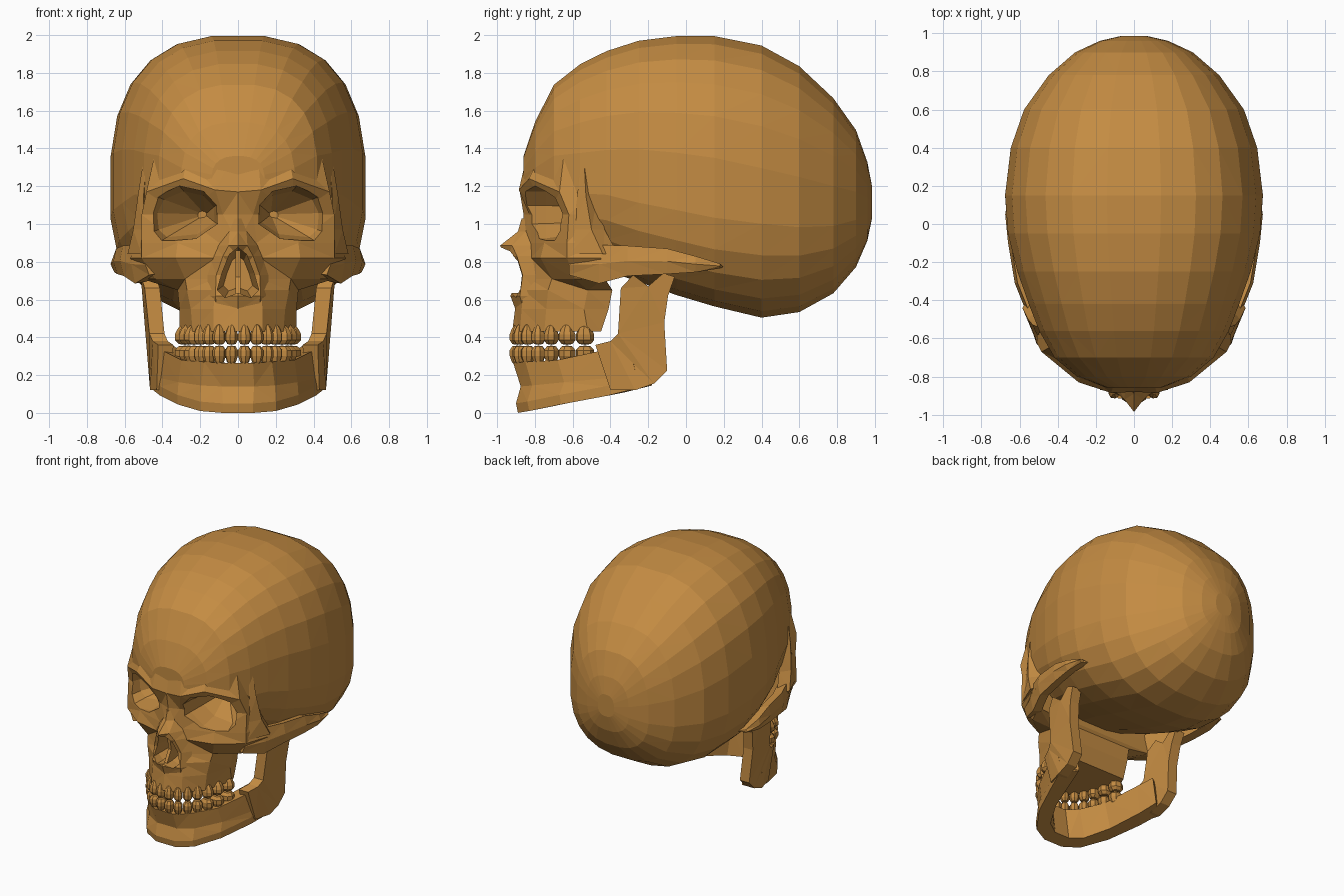
import bpy, bmesh, math
from mathutils import Vector

if "Cube" in bpy.data.objects:
    bpy.data.objects.remove(bpy.data.objects["Cube"])

bone = bpy.data.materials.new("bone")
bone.diffuse_color = (0.55, 0.26, 0.055, 1)
bone.use_nodes = True
bone.node_tree.nodes["Principled BSDF"].inputs["Base Color"].default_value = bone.diffuse_color


def add_loft(bm, rings):
    """Skin a list of equal-length closed rings and cap both ends."""
    vs = [[bm.verts.new(p) for p in r] for r in rings]
    n = len(vs[0])
    for a, b in zip(vs, vs[1:]):
        for i in range(n):
            j = (i + 1) % n
            bm.faces.new((a[i], a[j], b[j], b[i]))
    bm.faces.new(vs[0])
    bm.faces.new(vs[-1])


def finish(name, bm):
    bmesh.ops.recalc_face_normals(bm, faces=bm.faces)
    bmesh.ops.triangulate(bm, faces=bm.faces)
    me = bpy.data.meshes.new(name)
    bm.to_mesh(me)
    bm.free()
    me.materials.append(bone)
    ob = bpy.data.objects.new(name, me)
    bpy.context.collection.objects.link(ob)
    return ob


def loft(name, rings, pair=False):
    bm = bmesh.new()
    add_loft(bm, rings)
    if pair:
        add_loft(bm, [[(-x, y, z) for x, y, z in r] for r in rings])
    return finish(name, bm)


def sym(half, z):
    """Full ring from a half outline starting on x = 0; points may lift by a third value."""
    pts = [(p[0], p[1], z + (p[2] if len(p) > 2 else 0)) for p in half]
    return pts + [(-x, y, h) for x, y, h in reversed(pts) if x > 0]


def boolean(ob, other, op):
    m = ob.modifiers.new("cut", 'BOOLEAN')
    m.operation, m.solver, m.object = op, 'EXACT', other
    bpy.context.view_layer.objects.active = ob
    bpy.ops.object.modifier_apply(modifier=m.name)
    bpy.data.objects.remove(other)


# Cranium: superelliptic sections along y (y, bottom, top, half width)
sections = [(-.86, 1.14, 1.36, .14), (-.80, 1.0, 1.54, .30), (-.70, .9, 1.74, .42),
            (-.56, .80, 1.85, .50), (-.42, .75, 1.92, .555), (-.25, .69, 1.975, .615),
            (-.05, .62, 2.0, .665), (.15, .56, 2.0, .68), (.40, .50, 1.95, .65),
            (.60, .53, 1.84, .58), (.78, .63, 1.67, .45), (.90, .77, 1.50, .31),
            (.96, .91, 1.33, .18), (.985, 1.03, 1.2, .07)]
N = 24
rings = []
for y, b, t, w in sections:
    zc = b + .43 * (t - b)
    ring = []
    for i in range(N):
        a = 2 * math.pi * (i + .5) / N
        c, s = math.cos(a), math.sin(a)
        h = t - zc if s > 0 else zc - b
        e = .77 if s > 0 else (.71 if -.3 < y < .3 else .8)
        ring.append((w * math.copysign(abs(c) ** e, c), y,
                     zc + h * math.copysign(abs(s) ** e, s)))
    rings.append(ring)
skull = loft("skull", rings)

# Face: brow, orbital plane, cheeks and upper jaw as horizontal slices
face_rows = [
    (1.42, [(0, -.825), (.10, -.825, .02), (.27, -.77, -.06), (.43, -.64), (.40, -.45)]),
    (1.20, [(0, -.88, -.03), (.12, -.885, -.02), (.29, -.83, .04), (.485, -.67, -.03), (.48, -.45)]),
    (1.05, [(0, -.86), (.08, -.83), (.30, -.73), (.51, -.62), (.50, -.48)]),
    (.90, [(0, -.87), (.10, -.82), (.32, -.75), (.51, -.63), (.54, -.46)]),
    (.82, [(0, -.86), (.12, -.82), (.33, -.77), (.51, -.63), (.57, -.45)]),
    (.71, [(0, -.87), (.12, -.83), (.28, -.71), (.44, -.59), (.51, -.43)]),
    (.65, [(0, -.90), (.12, -.86), (.27, -.73), (.32, -.52), (.28, -.39)]),
    (.55, [(0, -.905), (.13, -.87), (.25, -.74), (.31, -.54), (.28, -.41)]),
    (.43, [(0, -.92), (.13, -.88), (.24, -.75), (.31, -.52), (.28, -.45)])]
boolean(skull, loft("face", [sym(h, z) for z, h in face_rows]), 'UNION')

# Nasal bones and rim of the nose opening
nose_rows = [
    (1.03, [(0, -.87), (.04, -.835), (.05, -.75)]),
    (.96, [(0, -.89), (.045, -.85), (.08, -.75)]),
    (.885, [(0, -.985), (.05, -.92), (.12, -.79)]),
    (.83, [(0, -.945), (.08, -.895), (.15, -.78)]),
    (.73, [(0, -.88), (.115, -.865), (.18, -.77)]),
    (.62, [(0, -.93), (.12, -.88), (.19, -.77)]),
    (.54, [(0, -.90), (.11, -.86), (.16, -.78)])]
boolean(skull, loft("nose", [sym(h, z) for z, h in nose_rows]), 'UNION')

# Eye sockets, narrowing and turning inward with depth
rim = [(.105, 1.0), (.11, 1.10), (.18, 1.175), (.31, 1.205), (.44, 1.15),
       (.485, 1.06), (.475, .95), (.42, .90), (.22, .92)]
socket = [[(cx + (x - .3) * k, y, 1.05 + (z - 1.05) * k) for x, z in rim]
          for y, k, cx in ((-1.1, 1, .3), (-.74, .97, .3), (-.60, .8, .28), (-.40, .12, .19))]
boolean(skull, loft("sockets", socket, pair=True), 'DIFFERENCE')

# Pear-shaped nose opening
pear = [(0, .875), (.045, .84), (.085, .74), (.11, .65), (.07, .61), (0, .635),
        (-.07, .61), (-.11, .65), (-.085, .74), (-.045, .84)]
opening = [[(x * k, y, .73 + (z - .73) * k) for x, z in pear] for y, k in ((-1.1, 1), (-.82, 1), (-.66, .7))]
boolean(skull, loft("opening", opening), 'DIFFERENCE')

# Nasal septum
septum_side = [(-.90, .615), (-.84, .72), (-.86, .86), (-.64, .86), (-.64, .61)]
loft("nasal_septum", [[(x, y, z) for y, z in septum_side] for x in (-.012, .012)])

# Temporal ridges running from forehead to cheek
loft("temporal_ridges", [
    [(.475, -.555, 1.44), (.485, -.545, 1.44), (.47, -.53, 1.43)],
    [(.50, -.575, 1.15), (.53, -.53, 1.15), (.47, -.47, 1.15)],
    [(.50, -.60, .97), (.555, -.50, .97), (.50, -.43, .97)],
    [(.51, -.62, .84), (.585, -.44, .84), (.53, -.36, .84)]], pair=True)

# Cheek arches: outer x, y, bottom, top
arch = [(.49, -.62, .73, .84), (.565, -.46, .685, .89), (.625, -.31, .725, .885),
        (.66, -.10, .735, .87), (.675, .05, .745, .83), (.655, .18, .765, .79)]
loft("cheek_arches", [[(x - .02, y, b), (x, y, (b + t) / 2), (x - .015, y, t), (x - .08, y + .02, t - .02),
                       (x - .08, y + .02, b + .01)] for x, y, b, t in arch], pair=True)

# Lower jaw body: outer bottom and outer top points swept round the chin
jaw = [((.455, -.28, .125), (.46, -.30, .36)), ((.41, -.42, .09), (.41, -.42, .335)),
       ((.32, -.66, .045), (.30, -.68, .28)), ((.20, -.83, .01), (.18, -.85, .27)),
       ((.08, -.89, .0), (.08, -.915, .265))]
half = []
for b, t in jaw:
    mid = ((b[0] + t[0]) / 2 + .005, max(b[1], t[1]) + .015, .14 + b[2] * .5)
    low = (b[0], b[1] - .01, b[2] + .05)
    half.append([b, low, mid, t, (t[0] * .76, t[1] + .09, t[2]), (b[0] * .78, b[1] + .10, b[2] + .02)])
loft("lower_jaw", half + [[(-x, y, z) for x, y, z in r] for r in reversed(half)])

# Jaw branches rising to the hinge
branch = [(-.10, .225), (-.115, .48), (-.095, .62), (-.06, .72), (-.12, .74), (-.20, .67), (-.28, .73),
          (-.345, .66), (-.36, .42), (-.40, .38), (-.48, .36), (-.40, .12), (-.27, .12), (-.17, .155)]
loft("jaw_branches", [[(.468 + .045 * (z - .15) / .55 - d - max(0, -.3 - y) * .35, y, z) for y, z in branch]
                      for d in (0, .08)], pair=True)

# Teeth along the dental arch
path = [Vector(p) for p in ((0, -.90), (.09, -.885), (.175, -.82), (.23, -.72), (.27, -.60), (.30, -.42))]


def along(s):
    for a, b in zip(path, path[1:]):
        d = (b - a).length
        if s <= d:
            break
        s -= d
    return a + (b - a) * (s / d), (b - a).normalized()


def teeth(name, z, half_height, up):
    bm = bmesh.new()
    s = 0
    for w in (.07, .065, .07, .075, .08, .095, .10):
        p, t = along(s + w / 2)
        s += w
        depth = .042 + (.015 if w > .078 else 0)
        for side in (1, -1):
            new = bmesh.ops.create_uvsphere(bm, u_segments=8, v_segments=6, radius=1)["verts"]
            for v in new:
                x, y, h = v.co
                k = 1 - .3 * h * up - .05
                flat = max(-.85, min(.85, h)) / .85
                q = p + t * (x * w * .52 * k) + Vector((-t.y, t.x)) * (y * depth * k)
                v.co = (side * q.x, q.y, z + flat * half_height + (h - flat * .85) * .03)
    return finish(name, bm)


teeth("upper_teeth", .415, .05, 1)
teeth("lower_teeth", .302, .05, -1)
